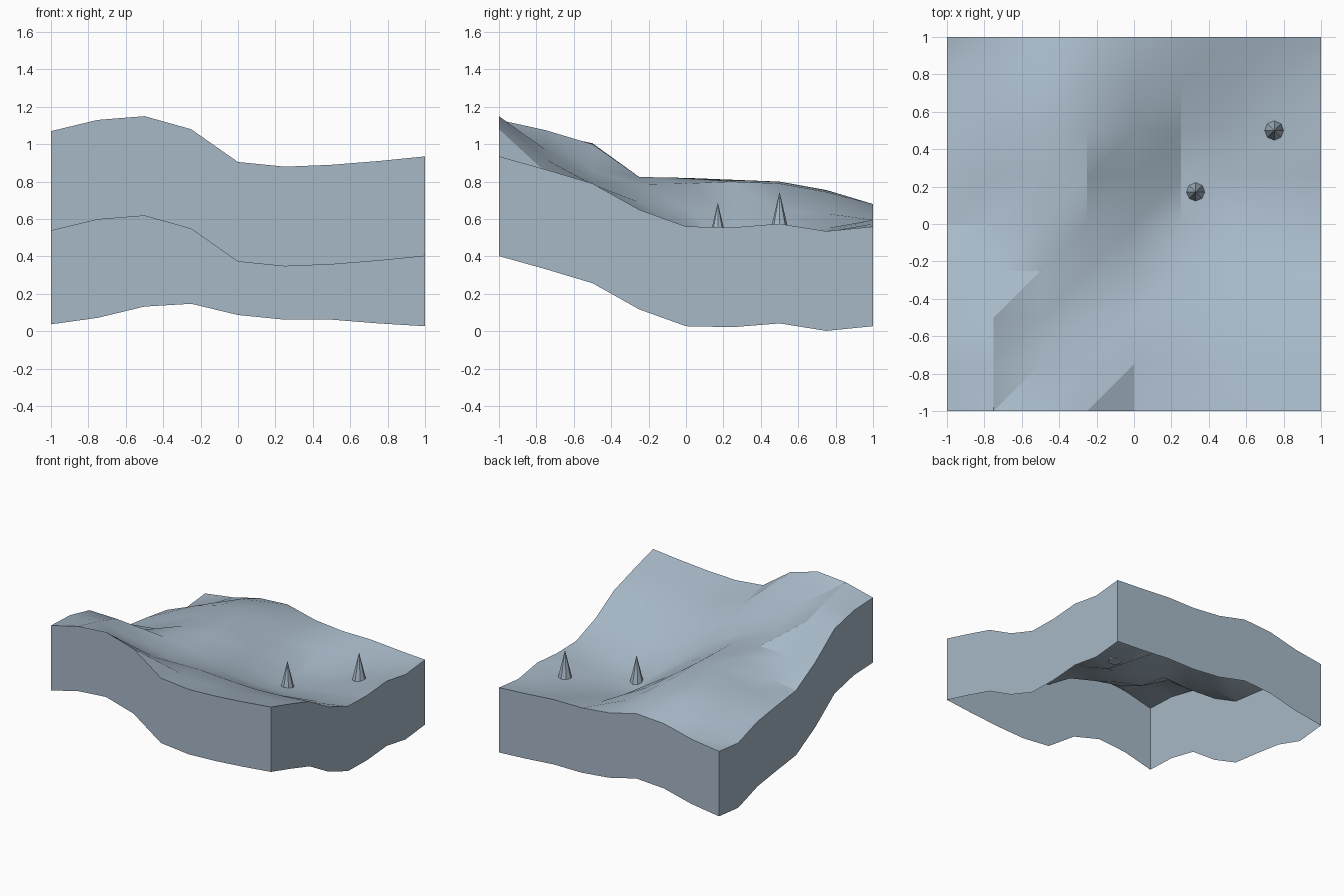
import bpy, bmesh, math

cube = bpy.data.objects.get("Cube")
if cube:
    bpy.data.objects.remove(cube, do_unlink=True)


def make_material(name, color):
    mat = bpy.data.materials.new(name)
    mat.use_nodes = True
    mat.diffuse_color = color
    mat.node_tree.nodes["Principled BSDF"].inputs["Base Color"].default_value = color
    return mat


def add_object(name, bm, material, smooth_angle=None):
    mesh = bpy.data.meshes.new(name)
    for face in bm.faces:
        face.smooth = smooth_angle is not None
    bm.to_mesh(mesh)
    bm.free()
    if smooth_angle is not None:
        mesh.set_sharp_from_angle(angle=smooth_angle)
    mesh.materials.append(material)
    obj = bpy.data.objects.new(name, mesh)
    bpy.context.collection.objects.link(obj)
    return obj


slate = make_material("pale_blue_grey", (0.39, 0.485, 0.575, 1))

# Terrain heights in hundredths, one row per step from front to back
HEIGHTS = [
    [107, 113, 115, 108, 90.5, 88, 89, 91, 93.5],
    [106, 107.5, 97, 92, 85, 82, 83, 85, 86.5],
    [100.5, 100, 86, 80, 78.5, 77, 76, 77, 79],
    [82.5, 81, 82.5, 78.5, 69, 63, 62, 63, 65],
    [69, 73, 82, 79, 65, 51, 50.5, 53, 56],
    [66, 72, 81, 80, 63, 46, 47, 50.5, 55.5],
    [62.5, 72.5, 80, 79, 64, 50, 49.5, 52.5, 57.5],
    [54.5, 65, 75.5, 74.5, 63, 55, 53.5, 53, 53.5],
    [57, 60.5, 66.5, 68, 62, 59.5, 59.5, 57.5, 56],
]
CELLS = len(HEIGHTS) - 1
STEP = 2 / CELLS
SKIRT = 0.533

# Rolling ground, each cell split along the same diagonal
bm = bmesh.new()
grid = [[bm.verts.new((i * STEP - 1, j * STEP - 1, h / 100))
         for i, h in enumerate(row)] for j, row in enumerate(HEIGHTS)]
for j in range(CELLS):
    for i in range(CELLS):
        a, b = grid[j][i], grid[j][i + 1]
        c, d = grid[j + 1][i + 1], grid[j + 1][i]
        bm.faces.new((a, b, c))
        bm.faces.new((a, c, d))

# Side walls of constant depth, open underneath
rim = (grid[0][:-1] + [row[-1] for row in grid[:-1]]
       + grid[-1][:0:-1] + [row[0] for row in grid[:0:-1]])
lower = [bm.verts.new((v.co.x, v.co.y, v.co.z - SKIRT)) for v in rim]
for k in range(len(rim)):
    n = (k + 1) % len(rim)
    bm.faces.new((rim[n], rim[k], lower[k], lower[n]))
add_object("terrain_block", bm, slate, math.radians(25))


# Small pointed trees, their bases sunk slightly into the ground
def add_tree(name, x, y, base, height=0.22, radius=0.052):
    bm = bmesh.new()
    bmesh.ops.create_cone(bm, cap_ends=True, segments=8, radius1=radius,
                          radius2=0, depth=height)
    tree = add_object(name, bm, slate)
    tree.location = (x, y, base + height / 2)


add_tree("near_tree", 0.33, 0.17, 0.468)
add_tree("far_tree", 0.75, 0.5, 0.525)
